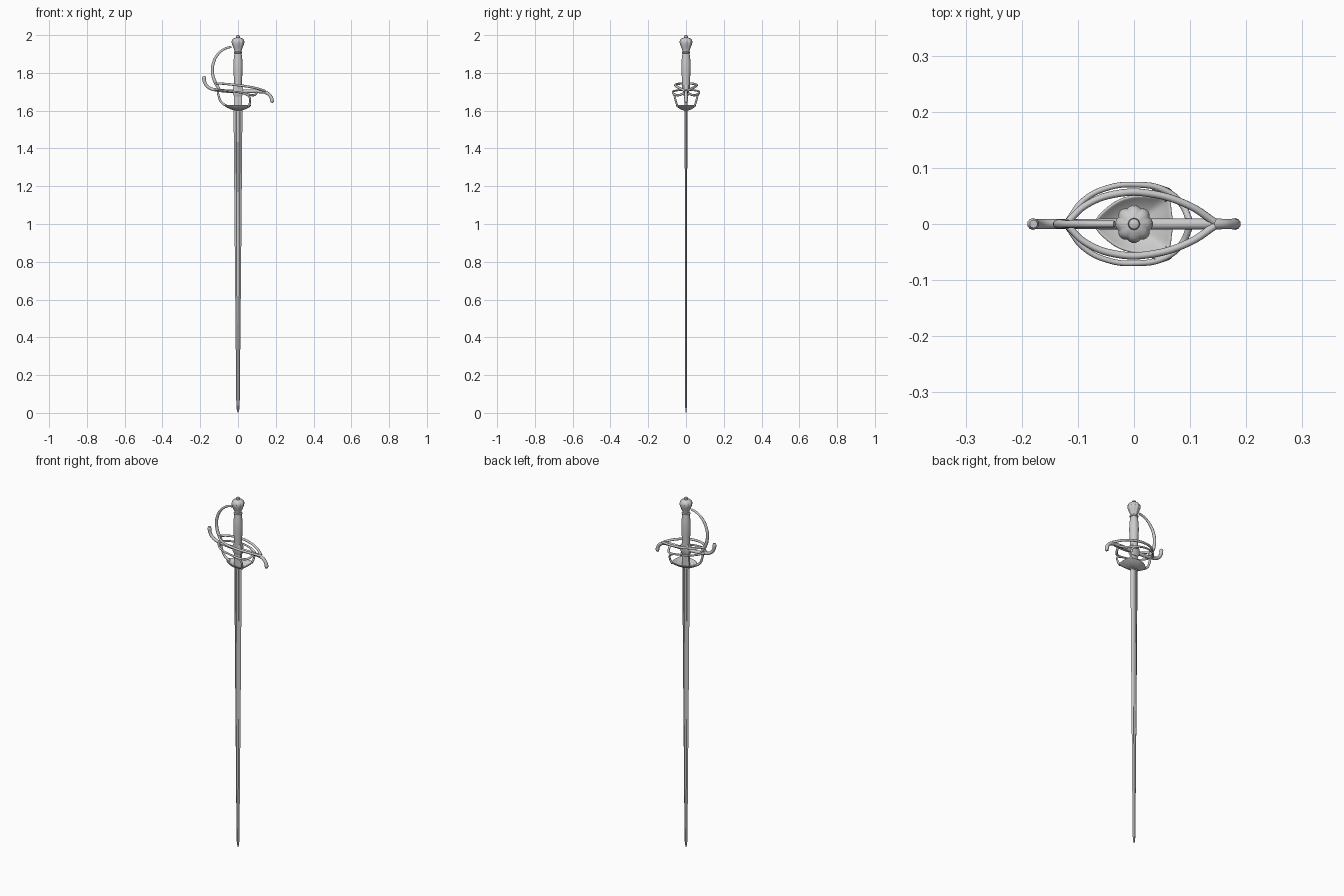
import bpy, bmesh, math

if "Cube" in bpy.data.objects:
    bpy.data.objects.remove(bpy.data.objects["Cube"])


def finish(ob, angle=40):
    bpy.ops.object.select_all(action='DESELECT')
    ob.select_set(True)
    bpy.context.view_layer.objects.active = ob
    bpy.ops.object.convert(target='MESH')
    bpy.ops.object.shade_smooth_by_angle(angle=math.radians(angle))
    return ob


def from_rings(name, rings, angle=40):
    """Skin a stack of equal-sized closed rings and cap both ends."""
    bm = bmesh.new()
    vs = [[bm.verts.new(p) for p in r] for r in rings]
    n = len(vs[0])
    for a, b in zip(vs, vs[1:]):
        for i in range(n):
            j = (i + 1) % n
            bm.faces.new((a[i], a[j], b[j], b[i]))
    bm.faces.new(vs[0][::-1])
    bm.faces.new(vs[-1])
    bmesh.ops.recalc_face_normals(bm, faces=bm.faces)
    me = bpy.data.meshes.new(name)
    bm.to_mesh(me)
    bm.free()
    ob = bpy.data.objects.new(name, me)
    bpy.context.collection.objects.link(ob)
    return finish(ob, angle)


def lathe(name, prof, n=32, lobes=0):
    """Profile entries: radius, z, lobe depth."""
    rings = []
    for r, z, d in prof:
        ring = []
        for i in range(n):
            a = 2 * math.pi * i / n
            k = r * (1 - d * (1 - abs(math.cos(lobes * a / 2))))
            ring.append((k * math.cos(a), k * math.sin(a), z))
        rings.append(ring)
    return from_rings(name, rings)


def bar(name, pts, cyclic=False):
    """Smooth round bar through points (x, y, z, radius)."""
    cu = bpy.data.curves.new(name, 'CURVE')
    cu.dimensions = '3D'
    cu.bevel_depth = 1
    cu.bevel_resolution = 3
    cu.resolution_u = 10
    cu.use_fill_caps = True
    sp = cu.splines.new('BEZIER')
    sp.bezier_points.add(len(pts) - 1)
    for bp, p in zip(sp.bezier_points, pts):
        bp.co = p[:3]
        bp.radius = p[3]
        bp.handle_left_type = bp.handle_right_type = 'AUTO'
    ob = bpy.data.objects.new(name, cu)
    bpy.context.collection.objects.link(ob)
    return finish(ob)


# Blade: hexagonal section with a shallow fuller, narrowing to a point
rings = []
for z, w, t in [(0, .001, .001), (.012, .006, .003), (.04, .009, .005),
                (.8, .0165, .006), (1.6, .0235, .007)]:
    f = .65 if z > .5 else 1
    half = [(-w, 0), (-w * .45, -t), (-w * .3, -t * f),
            (w * .3, -t * f), (w * .45, -t)]
    rings.append([(x, y, z) for x, y in half] + [(-x, -y, z) for x, y in half])
from_rings("blade", rings, 15)

# Ricasso and guard block
def box_ring(z, x, y):
    c = .7
    return [(sx * x * a, sy * y * b, z) for sx, sy, a, b in
            [(-1, -1, c, 1), (1, -1, c, 1), (1, -1, 1, c), (1, 1, 1, c),
             (1, 1, c, 1), (-1, 1, c, 1), (-1, 1, 1, c), (-1, -1, 1, c)]]


from_rings("ricasso", [box_ring(1.595, .022, .008), box_ring(1.69, .021, .009)])
from_rings("guard_block", [box_ring(1.675, .02, .011), box_ring(1.688, .026, .015),
                           box_ring(1.722, .026, .016), box_ring(1.735, .021, .014)])

# Grip and pommel
lathe("grip", [(.020, 1.715, 0), (.021, 1.76, 0), (.0235, 1.80, 0), (.0245, 1.835, 0),
               (.023, 1.87, 0), (.019, 1.902, 0), (.022, 1.904, 0), (.0225, 1.91, 0),
               (.018, 1.914, 0)])
lathe("pommel", [(.017, 1.91, 0), (.019, 1.92, .03), (.026, 1.937, .09), (.032, 1.953, .11),
                 (.034, 1.964, .11), (.032, 1.974, .11), (.025, 1.982, .1),
                 (.013, 1.986, .04), (.009, 1.987, 0), (.0105, 1.991, 0),
                 (.009, 1.997, 0), (.004, 2.0, 0)], 48, 8)

# Quillons: S-curved crossbar with swollen tips
bar("quillons", [(-.179, 0, 1.783, .007), (-.180, 0, 1.774, .0105), (-.174, 0, 1.745, .009),
                 (-.152, 0, 1.721, .0085), (-.10, 0, 1.708, .009), (0, 0, 1.702, .010),
                 (.10, 0, 1.702, .010), (.148, 0, 1.696, .0095), (.171, 0, 1.678, .009),
                 (.180, 0, 1.652, .0105), (.178, 0, 1.642, .007)])

# Knuckle bow
bar("knuckle_bow", [(-.035, 0, 1.938, .006), (-.065, 0, 1.930, .006), (-.105, 0, 1.900, .007),
                    (-.131, 0, 1.850, .008), (-.135, 0, 1.800, .0085),
                    (-.122, 0, 1.753, .009), (-.100, 0, 1.715, .008)])

# Swept rings and side arms, mirrored front and back
for side, s in (("front", -1), ("back", 1)):
    bar("upper_ring_" + side,
        [(-.118, s * .004, 1.745, .006), (-.085, s * .034, 1.743, .006),
         (-.03, s * .054, 1.738, .0065), (.03, s * .054, 1.731, .0065),
         (.10, s * .032, 1.718, .0065), (.143, s * .004, 1.704, .007)])
    bar("lower_ring_" + side,
        [(-.118, s * .004, 1.712, .006), (-.09, s * .042, 1.708, .005),
         (-.045, s * .065, 1.703, .005), (.005, s * .070, 1.697, .005),
         (.05, s * .062, 1.687, .006), (.083, s * .038, 1.682, .006),
         (.10, s * .004, 1.696, .006)])
    bar("side_arm_" + side,
        [(.035, s * .065, 1.690, .006), (.058, s * .060, 1.676, .0055),
         (.064, s * .054, 1.65, .005), (.056, s * .044, 1.622, .006)])

# Finger arm from the crossbar to the shell
bar("finger_arm", [(-.108, 0, 1.712, .006), (-.103, 0, 1.68, .006),
                   (-.088, 0, 1.645, .006), (-.052, 0, 1.620, .007)])

# Shell: shallow leaf-shaped cup around the blade
half = [(-.078, 0), (-.055, .024), (-.028, .045), (.005, .053), (.038, .050),
        (.066, .050), (.066, .022), (.071, 0)]
outline = half + [(x, -y) for x, y in half[-2:0:-1]]
bm = bmesh.new()
levels = [[bm.verts.new((x * u, y * u, 1.602 + .027 * u ** 2.2)) for x, y in outline]
          for u in (.2, .5, .75, .92, 1)]
n = len(outline)
for a, b in zip(levels, levels[1:]):
    for i in range(n):
        j = (i + 1) % n
        bm.faces.new((a[i], b[i], b[j], a[j]))
bm.faces.new(levels[0])
bmesh.ops.recalc_face_normals(bm, faces=bm.faces)
me = bpy.data.meshes.new("shell_guard")
bm.to_mesh(me)
bm.free()
shell = bpy.data.objects.new("shell_guard", me)
bpy.context.collection.objects.link(shell)
sol = shell.modifiers.new("thickness", 'SOLIDIFY')
sol.thickness = .006
sol.offset = 0
sub = shell.modifiers.new("smooth", 'SUBSURF')
sub.levels = sub.render_levels = 2
finish(shell)
